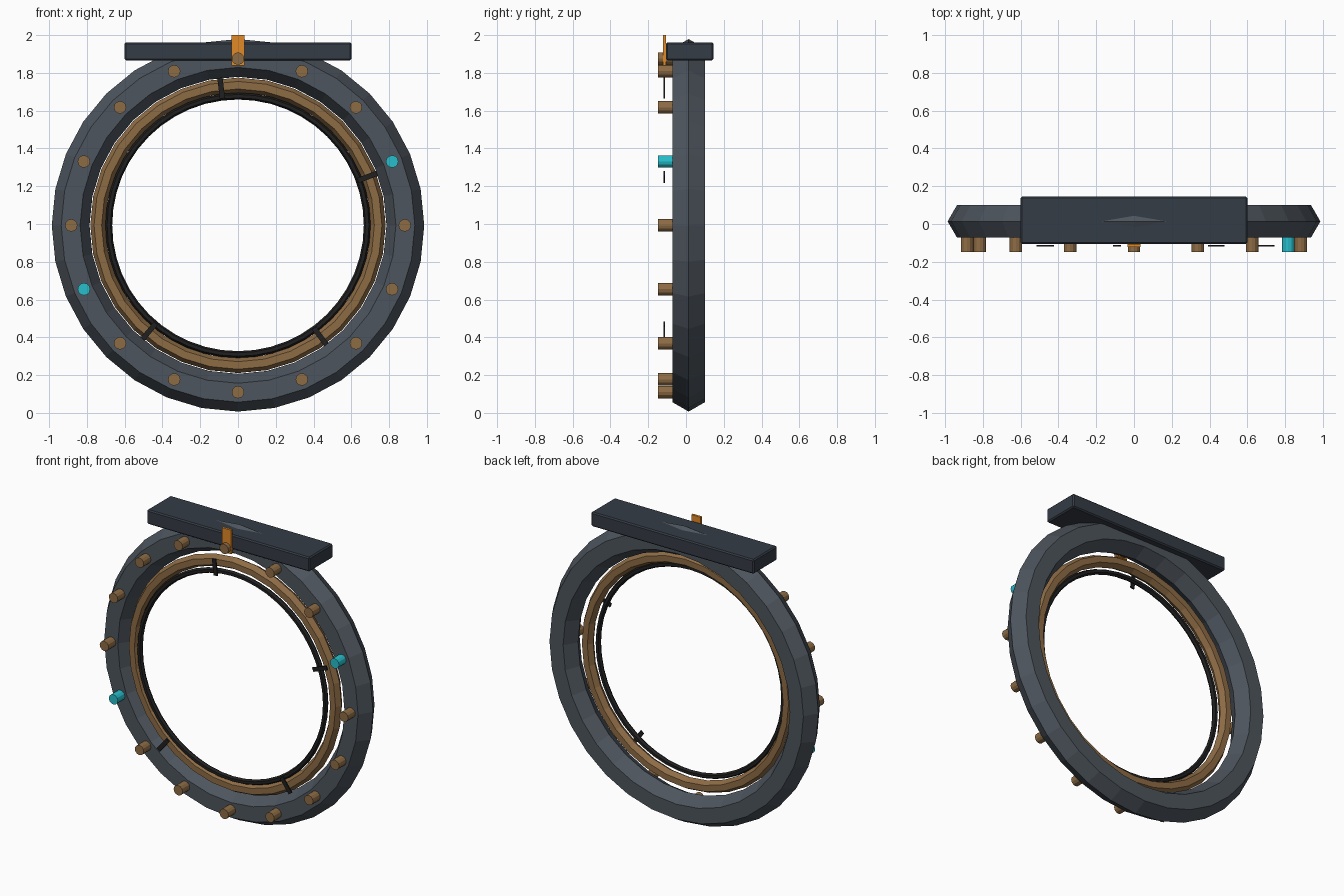
import bpy, math
from mathutils import Matrix

if "Cube" in bpy.data.objects:
    bpy.data.objects.remove(bpy.data.objects["Cube"])

CZ = 0.993  # height of the ring axis


def material(name, rgb):
    m = bpy.data.materials.new(name)
    m.diffuse_color = (*rgb, 1)
    m.use_nodes = True
    m.node_tree.nodes["Principled BSDF"].inputs["Base Color"].default_value = m.diffuse_color
    return m


STEEL = material("dark_steel", (0.075, 0.09, 0.11))
BEAM = material("beam_slate", (0.035, 0.045, 0.06))
BRONZE = material("bronze", (0.27, 0.15, 0.06))
BLACK = material("black", (0.015, 0.014, 0.014))
ORANGE = material("orange", (0.75, 0.25, 0.02))
CYAN = material("cyan", (0.02, 0.52, 0.6))


def finish(name, mat):
    ob = bpy.context.object
    ob.name = name
    ob.data.materials.append(mat)
    return ob


def ring(name, major, minor, y, mat, sides=32, minor_sides=6):
    bpy.ops.mesh.primitive_torus_add(
        major_radius=major, minor_radius=minor, major_segments=sides,
        minor_segments=minor_sides, location=(0, y, CZ),
        rotation=(math.pi / 2, 0, 0))
    return finish(name, mat)


def box(name, size, loc, mat, bevel=0):
    bpy.ops.mesh.primitive_cube_add(size=1, location=loc)
    ob = finish(name, mat)
    ob.data.transform(Matrix.Diagonal((*size, 1)))
    if bevel:
        b = ob.modifiers.new("bevel", 'BEVEL')
        b.width, b.segments = bevel, 1
    return ob


# Concentric rings: faceted frame, bronze liner, thin inner hoop
ring("outer_frame", 0.886, 0.1, 0.014, STEEL)
ring("bronze_liner", 0.742, 0.04, -0.026, BRONZE)
ring("inner_hoop", 0.684, 0.018, -0.054, BLACK, 48)

# Sixteen studs on the front face, two of them lit
for i in range(16):
    a = i * math.tau / 16
    bpy.ops.mesh.primitive_cylinder_add(
        vertices=12, radius=0.033, depth=0.08,
        location=(0.883 * math.cos(a), -0.108, CZ + 0.883 * math.sin(a)),
        rotation=(math.pi / 2, 0, 0))
    lit = i in (1, 9)
    finish("indicator_stud" if lit else "stud", CYAN if lit else BRONZE)

# Radial tick marks floating in front of the inner rings
for deg in (97, 20.5, -53.5, 230):
    a = math.radians(deg)
    tick = box("radial_tick", (0.11, 0.008, 0.028),
               (0.732 * math.cos(a), -0.115, CZ + 0.732 * math.sin(a)), BLACK)
    tick.rotation_euler = (0, -a, 0)

# Top beam and pointer plate
box("top_beam", (1.2, 0.25, 0.096), (0, 0.02, 1.914), BEAM, 0.008)
box("pointer_plate", (0.068, 0.016, 0.16), (0, -0.113, 1.92), ORANGE)
